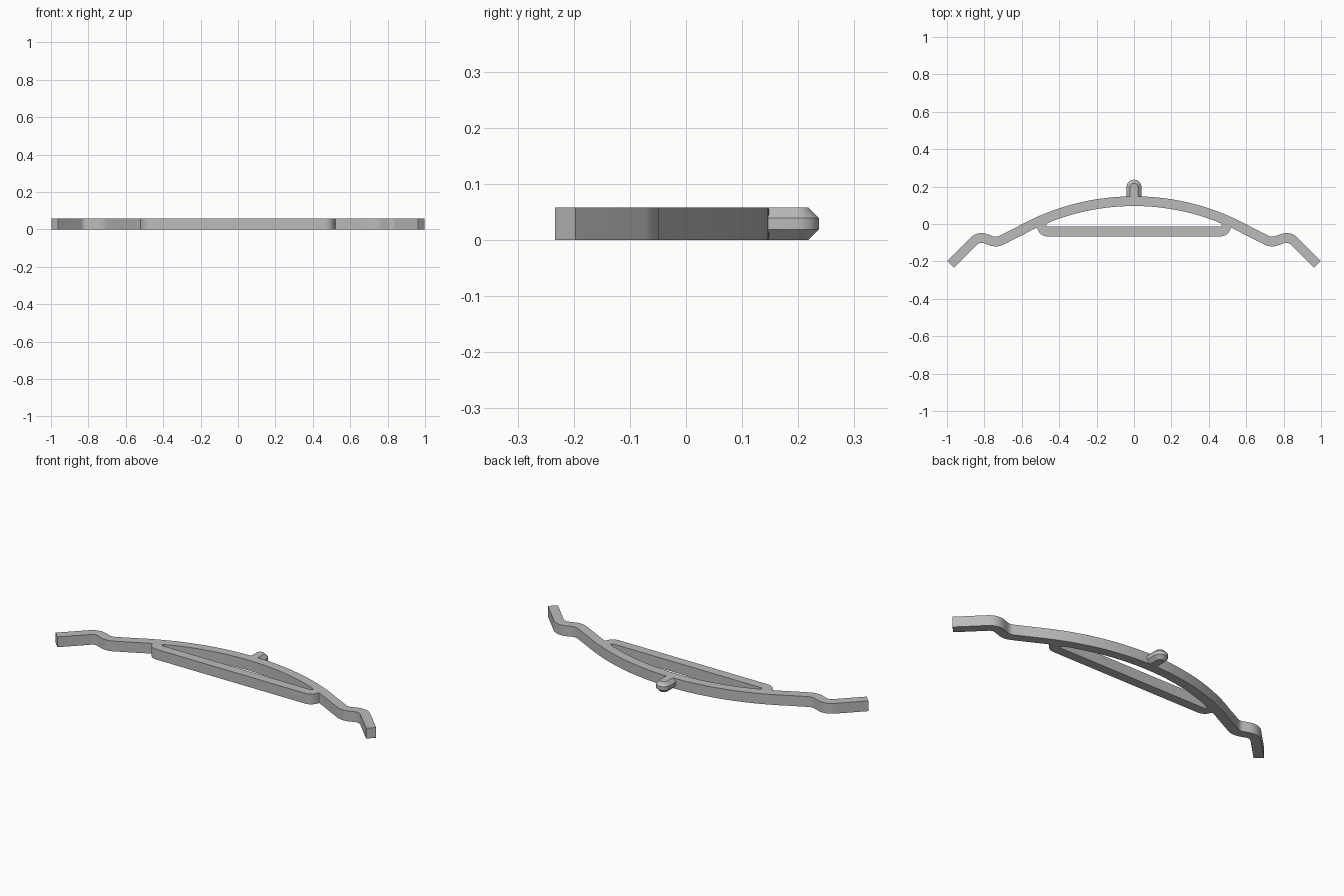
import bpy, bmesh, math
from mathutils import Vector

HEIGHT = 0.058   # thickness of the whole part
HALF = 0.026     # half the band width
RADIUS = 1.25    # bow radius along its centreline
APEX = 0.122     # centreline height of the bow in y

if "Cube" in bpy.data.objects:
    bpy.data.objects.remove(bpy.data.objects["Cube"], do_unlink=True)

grey = bpy.data.materials.new("plain grey")
grey.use_nodes = True
colour = (0.5, 0.5, 0.5, 1)
grey.diffuse_color = colour
grey.node_tree.nodes["Principled BSDF"].inputs["Base Color"].default_value = colour


def fillet(before, corner, after, radius, steps=8):
    """Points of an arc that rounds one corner of a path."""
    u, v = (before - corner).normalized(), (after - corner).normalized()
    half_angle = u.angle(v) / 2
    start = corner + u * radius / math.tan(half_angle)
    end = corner + v * radius / math.tan(half_angle)
    centre = corner + (u + v).normalized() * radius / math.sin(half_angle)
    arms = start - centre, end - centre
    return [centre + arms[0].lerp(arms[1], i / steps).normalized() * radius
            for i in range(steps + 1)]


def offset(path, distance):
    """Shift a path sideways, to its left for positive distances."""
    result = []
    for i, p in enumerate(path):
        t = (path[min(i + 1, len(path) - 1)] - path[max(i - 1, 0)]).normalized()
        if i == 0:
            t = Vector((1, 0))
        result.append(p + Vector((-t.y, t.x)) * distance)
    return result


def mirrored(points):
    """Close a right-hand half into a full loop."""
    left = [Vector((-p.x, p.y)) for p in reversed(points) if p.x > 1e-5]
    return points + left


def finish(obj, angle):
    obj.data.materials.clear()
    obj.data.materials.append(grey)
    bpy.ops.object.select_all(action='DESELECT')
    bpy.context.view_layer.objects.active = obj
    obj.select_set(True)
    bpy.ops.object.shade_smooth_by_angle(angle=math.radians(angle))


# Centreline of the right half: bow, dip, hump and splayed tip
centreline = [Vector((RADIUS * math.sin(a), APEX - RADIUS + RADIUS * math.cos(a)))
              for a in (math.radians(i) for i in range(30))]
dip, hump, tip = Vector((0.735, -0.1)), Vector((0.83, -0.065)), Vector((0.98, -0.215))
centreline += fillet(centreline[-1], dip, hump, 0.07)
centreline += fillet(dip, hump, tip, 0.06)
centreline.append(tip)
upper = offset(centreline, HALF)
lower = offset(centreline, -HALF)

# Crossbar corner where it meets the bow, and the rounded end of the slot
bar_low, bar_high = -0.066, -0.013
bar_end = fillet(Vector((0.535, -0.01)), Vector((0.49, bar_low)),
                 Vector((0, bar_low)), 0.055)
outline = upper + [p for p in reversed(lower) if p.x > 0.53]
outline += [Vector((0.52, -0.02))] + bar_end
slot = [p for p in lower if p.x < 0.455]
slot += fillet(slot[-1], Vector((0.497, bar_high)), Vector((0, bar_high)), 0.008)

# Flat frame with its slot, extruded to full thickness
curve = bpy.data.curves.new("frame", 'CURVE')
curve.dimensions = '2D'
curve.fill_mode = 'BOTH'
curve.extrude = HEIGHT / 2
for loop in (mirrored(outline), mirrored(slot)):
    spline = curve.splines.new('POLY')
    spline.points.add(len(loop) - 1)
    for point, p in zip(spline.points, loop):
        point.co = (p.x, p.y, HEIGHT / 2, 1)
    spline.use_cyclic_u = True
helper = bpy.data.objects.new("frame_profile", curve)
bpy.context.collection.objects.link(helper)
bpy.context.view_layer.update()
mesh = bpy.data.meshes.new_from_object(
    helper.evaluated_get(bpy.context.evaluated_depsgraph_get()))
bpy.data.objects.remove(helper, do_unlink=True)
bm = bmesh.new()
bm.from_mesh(mesh)
bmesh.ops.remove_doubles(bm, verts=bm.verts, dist=1e-5)
bmesh.ops.recalc_face_normals(bm, faces=bm.faces)
bm.to_mesh(mesh)
bm.free()
mesh.name = "frame"
frame = bpy.data.objects.new("frame", mesh)
bpy.context.collection.objects.link(frame)
finish(frame, 30)

# Rounded peg on the back of the bow, chamfered above and below
PEG, CHAMFER, PEG_Y, ROOT_Y = 0.04, 0.019, 0.197, 0.125
bm = bmesh.new()
rings = []
for z, inset in ((0, CHAMFER), (CHAMFER, 0), (HEIGHT - CHAMFER, 0), (HEIGHT, CHAMFER)):
    r = PEG - inset
    points = [(r, ROOT_Y)]
    points += [(r * math.cos(math.pi * i / 16), PEG_Y + r * math.sin(math.pi * i / 16))
               for i in range(17)]
    points.append((-r, ROOT_Y))
    rings.append([bm.verts.new((x, y, z)) for x, y in points])
for a, b in zip(rings, rings[1:]):
    for i in range(len(a)):
        j = (i + 1) % len(a)
        bm.faces.new((a[i], a[j], b[j], b[i]))
bm.faces.new(rings[0])
bm.faces.new(rings[-1])
bmesh.ops.recalc_face_normals(bm, faces=bm.faces)
mesh = bpy.data.meshes.new("back_peg")
bm.to_mesh(mesh)
bm.free()
peg = bpy.data.objects.new("back_peg", mesh)
bpy.context.collection.objects.link(peg)
finish(peg, 30)
